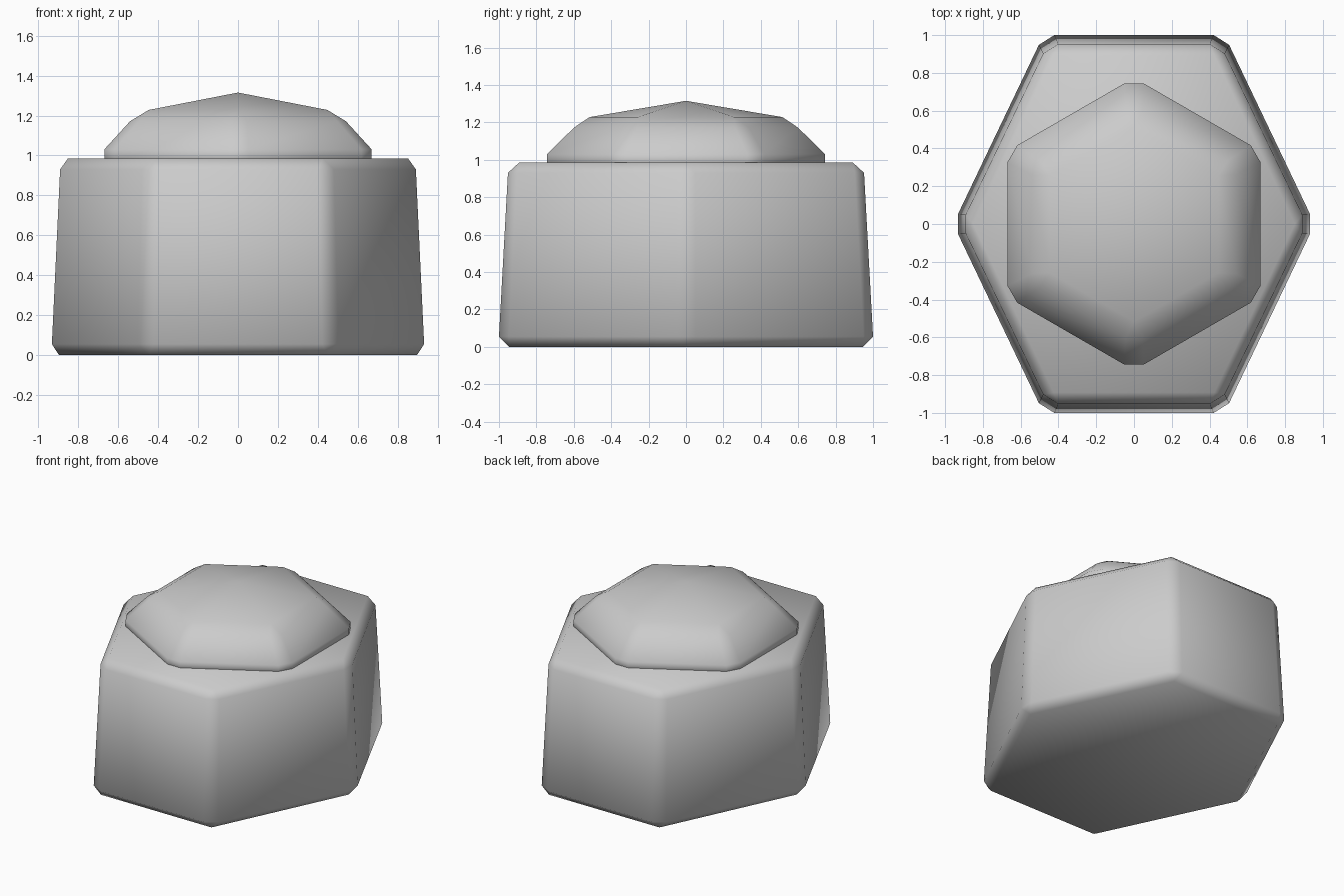
import bpy, bmesh
from mathutils import Vector

if "Cube" in bpy.data.objects:
    bpy.data.objects.remove(bpy.data.objects["Cube"])


def chamfered_ring(corners, cut):
    """Hexagon outline with each corner cut off at a given distance."""
    pts = []
    n = len(corners)
    for i, c in enumerate(corners):
        p = Vector(c)
        for q in (corners[i - 1], corners[(i + 1) % n]):
            pts.append(p + (Vector(q) - p).normalized() * cut)
    return pts


def loft(name, levels, apex=None):
    """Join chamfered hexagon rings (corners, cut, z) from bottom to top."""
    bm = bmesh.new()
    rings = [[bm.verts.new((p.x, p.y, z)) for p in chamfered_ring(c, cut)]
             for c, cut, z in levels]
    for a, b in zip(rings, rings[1:]):
        for i in range(len(a)):
            j = (i + 1) % len(a)
            bm.faces.new((a[i], a[j], b[j], b[i]))
    bm.faces.new(rings[0][::-1])
    if apex is None:
        bm.faces.new(rings[-1])
    else:
        tip = bm.verts.new((0, 0, apex))
        top = rings[-1]
        for i in range(len(top)):
            bm.faces.new((top[i], top[(i + 1) % len(top)], tip))
    bmesh.ops.remove_doubles(bm, verts=bm.verts, dist=0.0005)
    bmesh.ops.recalc_face_normals(bm, faces=bm.faces)
    for f in bm.faces:
        f.smooth = True
    mesh = bpy.data.meshes.new(name)
    bm.to_mesh(mesh)
    bm.free()
    obj = bpy.data.objects.new(name, mesh)
    bpy.context.collection.objects.link(obj)
    return obj


def body_hex(tip, side, depth):
    return [(tip, 0), (side, depth), (-side, depth),
            (-tip, 0), (-side, -depth), (side, -depth)]


def dome_hex(apothem):
    r = apothem / 0.8660254
    return [(apothem, r / 2), (0, r), (-apothem, r / 2),
            (-apothem, -r / 2), (0, -r), (apothem, -r / 2)]


# Tapered long hexagonal block with chamfered edges
loft("body", [
    (body_hex(0.897, 0.447, 0.945), 0.0, 0.0),
    (body_hex(0.957, 0.479, 1.0), 0.057, 0.055),
    (body_hex(0.915, 0.457, 0.952), 0.055, 0.93),
    (body_hex(0.852, 0.425, 0.892), 0.0, 0.985),
])

# Faceted hexagonal dome with a shallow pointed top
loft("dome_cap", [
    (dome_hex(0.67), 0.06, 0.95),
    (dome_hex(0.67), 0.06, 1.03),
    (dome_hex(0.54), 0.05, 1.172),
    (dome_hex(0.447), 0.0, 1.228),
], apex=1.315)
